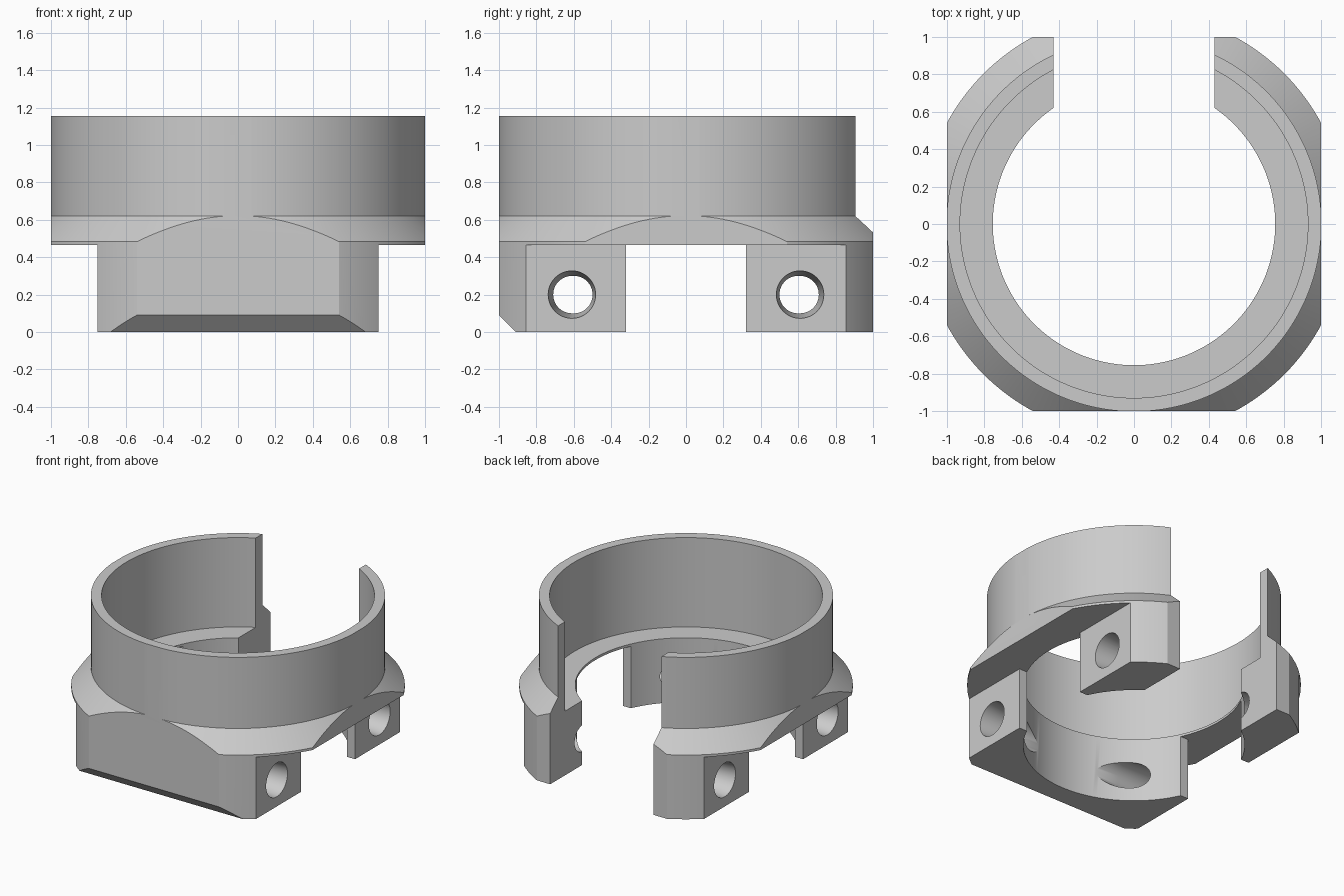
import bpy, bmesh, math
from mathutils import Matrix

if "Cube" in bpy.data.objects:
    bpy.data.objects.remove(bpy.data.objects["Cube"], do_unlink=True)

grey = bpy.data.materials.new("plain grey")
grey.use_nodes = True
COLOUR = (0.6, 0.6, 0.6, 1)
grey.diffuse_color = COLOUR
grey.node_tree.nodes["Principled BSDF"].inputs["Base Color"].default_value = COLOUR


def new_object(name, bm):
    bmesh.ops.recalc_face_normals(bm, faces=bm.faces)
    mesh = bpy.data.meshes.new(name)
    bm.to_mesh(mesh)
    bm.free()
    mesh.materials.append(grey)
    obj = bpy.data.objects.new(name, mesh)
    bpy.context.collection.objects.link(obj)
    return obj


def lathe(name, profile, steps, matrix=Matrix()):
    """Revolve a closed (radius, height) profile around z, then place it."""
    bm = bmesh.new()
    rings = []
    for i in range(steps):
        a = 2 * math.pi * i / steps
        rings.append([bm.verts.new((r * math.cos(a), r * math.sin(a), z)) for r, z in profile])
    n = len(profile)
    for i in range(steps):
        a, b = rings[i], rings[(i + 1) % steps]
        for j in range(n):
            k = (j + 1) % n
            bm.faces.new((a[j], b[j], b[k], a[k]))
    bm.transform(matrix)
    return new_object(name, bm)


def hole_cutter(name, y, side):
    """Tapered screw hole along x, wide at the outer face."""
    bm = bmesh.new()
    stations = ((0.2, 0.1), (0.45, 0.1), (0.75, 0.127), (0.85, 0.136))
    steps = 48
    rings = []
    for x, r in stations:
        angles = [2 * math.pi * i / steps for i in range(steps)]
        rings.append([bm.verts.new((side * x, y + r * math.cos(a), 0.2 + r * math.sin(a)))
                      for a in angles])
    for a, b in zip(rings, rings[1:]):
        for i in range(steps):
            k = (i + 1) % steps
            bm.faces.new((a[i], a[k], b[k], b[i]))
    bm.faces.new(rings[0])
    bm.faces.new(rings[-1])
    return new_object(name, bm)


def prism_cutter(name, lo, hi):
    bm = bmesh.new()
    bmesh.ops.create_cube(bm, size=1)
    for v in bm.verts:
        v.co = [(l + h) / 2 + c * (h - l) for l, h, c in zip(lo, hi, v.co)]
    return new_object(name, bm)


# Collar: thin upper wall, sloped flange, inner ledge and thick lower body
R = 1.0025
collar = lathe("clamp_collar", [
    (0.755, 0), (1.137, 0), (1.137, 0.483), (R, 0.62),
    (R, 1.155), (0.93, 1.155), (0.93, 0.483), (0.755, 0.483)], 160)

cutters = []
# Flats on all four sides, and the narrower lower body
for s in (-1, 1):
    for axis in (0, 1):
        lo, hi = [-2, -2, -1], [2, 2, 2]
        lo[axis], hi[axis] = (1, 2) if s > 0 else (-2, -1)
        cutters.append(prism_cutter("flat_cutter", lo, hi))
    x0, x1 = sorted((s * 0.75, s * 2))
    cutters.append(prism_cutter("side_cutter", (x0, -2, -1), (x1, 2, 0.465)))

# Rear gap and the opening between front and rear feet
cutters.append(prism_cutter("gap_cutter", (-0.43, 0, -1), (0.43, 2, 2)))
cutters.append(prism_cutter("window_cutter", (-2, -0.32, -1), (2, 0.32, 0.465)))

# Bevel along the lower front edge
bevel = prism_cutter("bevel_cutter", (-2, -1, -1), (2, 0, 1))
bevel.data.transform(Matrix.Translation((0, -0.955, 0.045)) @ Matrix.Rotation(math.radians(45), 4, "X"))
cutters.append(bevel)

# Screw holes
for s in (-1, 1):
    for y in (-0.61, 0.61):
        cutters.append(hole_cutter("hole_cutter", y, s))

for c in cutters:
    mod = collar.modifiers.new("cut", "BOOLEAN")
    mod.operation = "DIFFERENCE"
    mod.solver = "EXACT"
    mod.object = c

# Bake the cuts and drop the cutters
bpy.context.view_layer.update()
graph = bpy.context.evaluated_depsgraph_get()
baked = bpy.data.meshes.new_from_object(collar.evaluated_get(graph))
collar.modifiers.clear()
collar.data = baked
baked.materials.clear()
baked.materials.append(grey)
for p in baked.polygons:
    p.material_index = 0
for c in cutters:
    bpy.data.objects.remove(c, do_unlink=True)

bpy.ops.object.select_all(action="DESELECT")
collar.select_set(True)
bpy.context.view_layer.objects.active = collar
bpy.ops.object.shade_smooth_by_angle(angle=math.radians(25))
